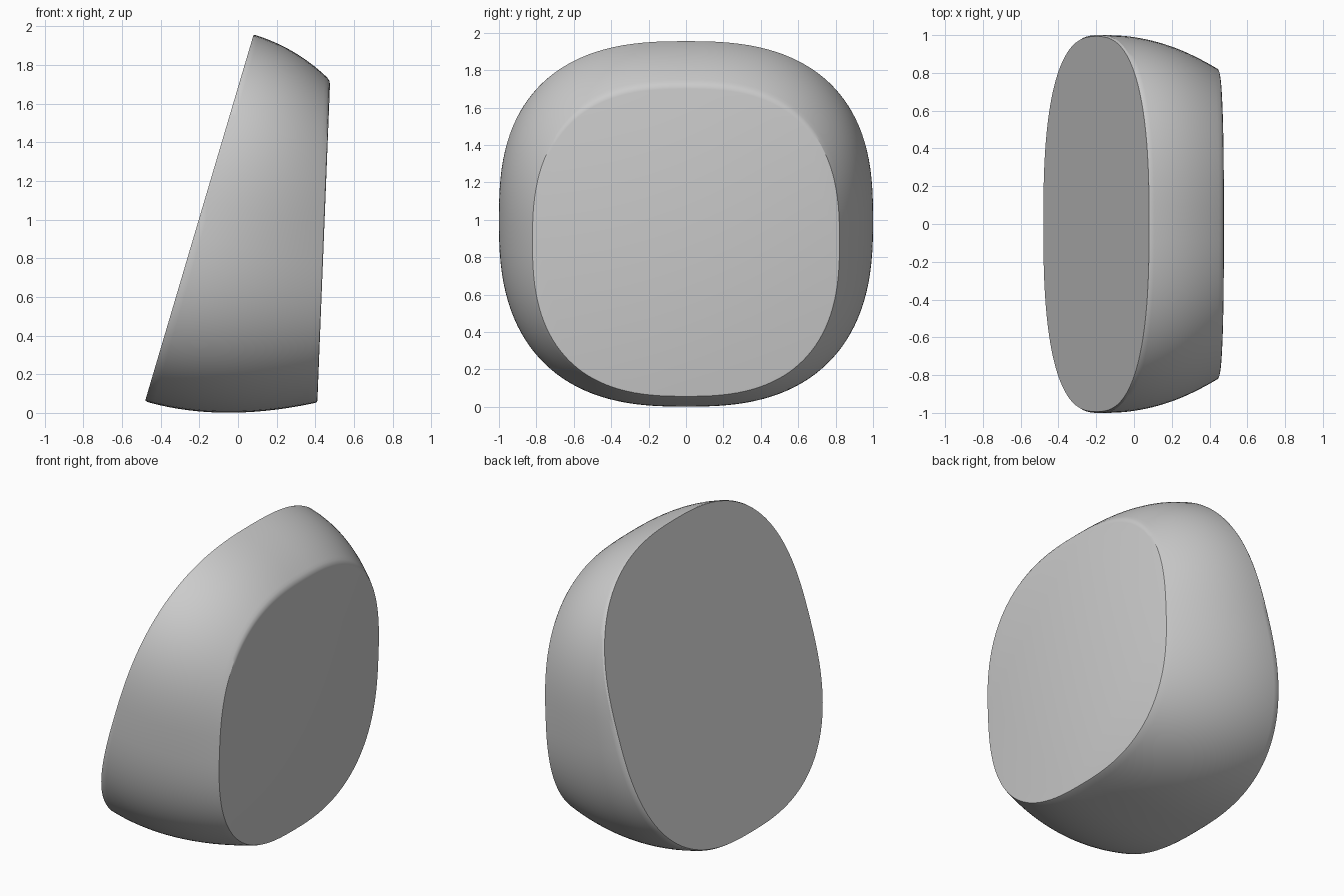
import bpy, bmesh, math

if "Cube" in bpy.data.objects:
    bpy.data.objects.remove(bpy.data.objects["Cube"])

N = 128      # points around each cross-section
STEPS = 24   # sections along the body
POWER = 2.6  # squareness of the rounded outline


def quad(a, b, c, t):
    return tuple((1 - t) ** 2 * p + 2 * t * (1 - t) * q + t * t * r
                 for p, q, r in zip(a, b, c))


def spow(v):
    return math.copysign(abs(v) ** (2 / POWER), v)


def section(bm, low, high, half):
    """Squircle ring between a low and a high (x, z) point."""
    cx, cz = (low[0] + high[0]) / 2, (low[1] + high[1]) / 2
    hx, hz = (high[0] - low[0]) / 2, (high[1] - low[1]) / 2
    ring = []
    for i in range(N):
        a = 2 * math.pi * i / N
        u, v = spow(math.cos(a)), spow(math.sin(a))
        ring.append(bm.verts.new((cx + hx * v, half * u, cz + hz * v)))
    return ring


# Bulging body: rim of the big face, curved flank, rim of the small face
rows = [((-0.48, 0.064), (0.08, 1.955), 0.993)]
for k in range(STEPS + 1):
    t = k / STEPS
    rows.append((quad((-0.468, 0.056), (-0.08, -0.052), (0.40, 0.052), t),
                 quad((0.09, 1.955), (0.30, 1.89), (0.462, 1.735), t),
                 quad((1.0,), (1.008,), (0.827,), t)[0]))
rows.append(((0.409, 0.056), (0.473, 1.718), 0.821))
rows.append(((0.411, 0.064), (0.476, 1.70), 0.812))

bm = bmesh.new()
rings = [section(bm, *r) for r in rows]
for a, b in zip(rings, rings[1:]):
    for i in range(N):
        j = (i + 1) % N
        bm.faces.new((a[i], a[j], b[j], b[i]))
# Flat end faces
bm.faces.new(rings[0])
bm.faces.new(rings[-1])
bmesh.ops.recalc_face_normals(bm, faces=bm.faces)

mesh = bpy.data.meshes.new("rounded_block")
bm.to_mesh(mesh)
bm.free()
block = bpy.data.objects.new("rounded_block", mesh)
bpy.context.collection.objects.link(block)

grey = bpy.data.materials.new("light grey")
grey.diffuse_color = (0.6, 0.6, 0.6, 1)
grey.use_nodes = True
grey.node_tree.nodes["Principled BSDF"].inputs["Base Color"].default_value = grey.diffuse_color
mesh.materials.append(grey)

# Smooth flank, crisp end faces
bpy.context.view_layer.objects.active = block
block.select_set(True)
bpy.ops.object.shade_smooth_by_angle(angle=math.radians(30))
